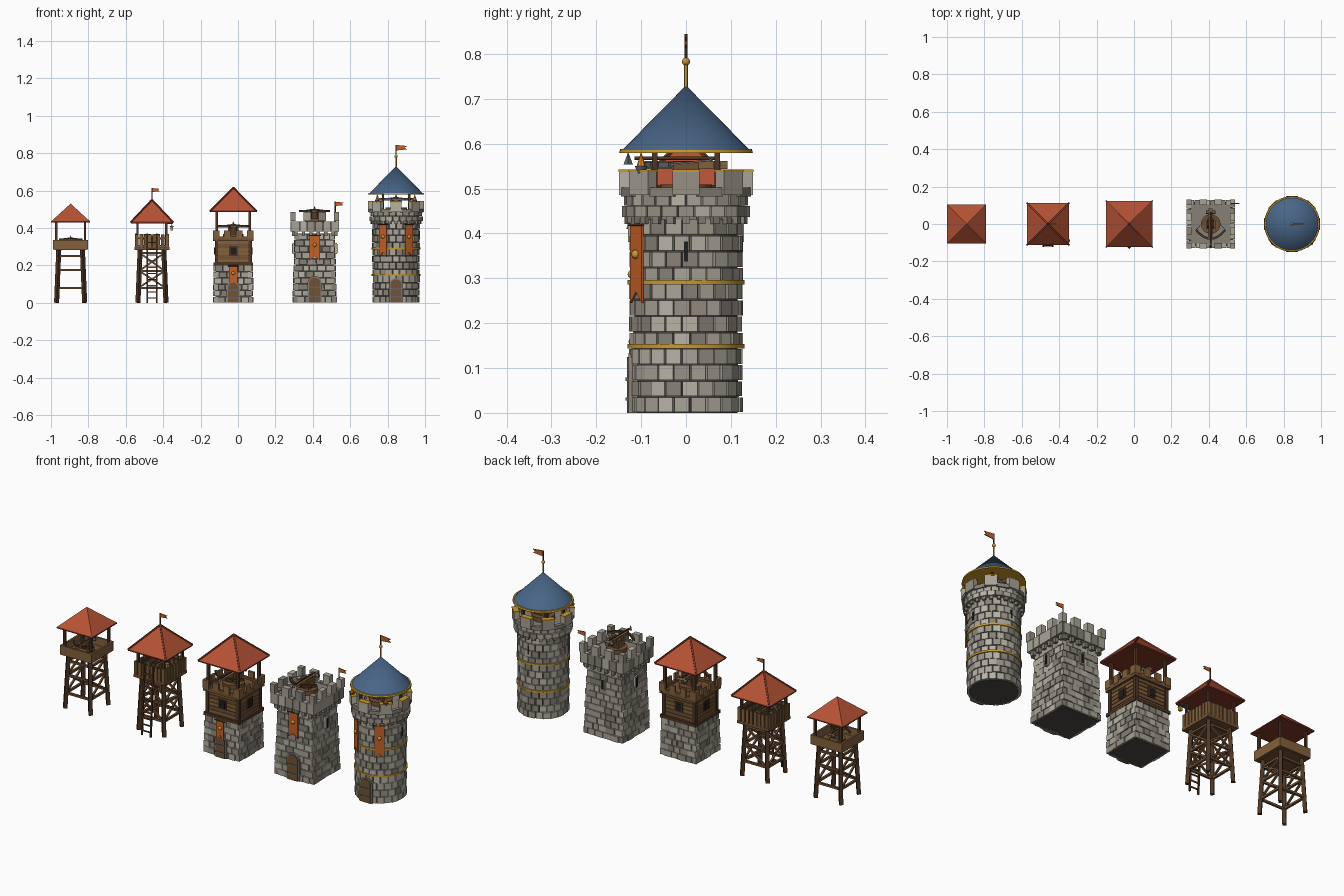
import bpy, bmesh, math, random
from mathutils import Matrix, Vector

if "Cube" in bpy.data.objects:
    bpy.data.objects.remove(bpy.data.objects["Cube"])
random.seed(4)
pi = math.pi
COL = dict(stone_a=(.40, .37, .31), stone_b=(.31, .28, .23), stone_c=(.24, .22, .185), stone_d=(.48, .45, .38),
           mortar=(.07, .065, .06), wood=(.17, .085, .035), dark_wood=(.075, .037, .018), plank=(.23, .12, .045),
           roof=(.46, .085, .035), ridge=(.22, .04, .02), cloth=(.56, .12, .02), blue=(.065, .13, .24),
           gold=(.58, .32, .03), iron=(.12, .13, .14), black=(.015, .013, .012), flame=(.9, .25, .02))
MAT = {}
for k, c in COL.items():
    MAT[k] = bpy.data.materials.new(k)
    MAT[k].diffuse_color = (*c, 1)
STONES = ['stone_a', 'stone_a', 'stone_b', 'stone_c', 'stone_d']
T, RZ = Matrix.Translation, lambda a: Matrix.Rotation(a, 4, 'Z')


class Part:
    """Collects primitives into one named mesh object placed at a tower's x."""
    def __init__(self, name, x):
        self.name, self.x, self.bm, self.mats = name, x, bmesh.new(), []

    def paint(self, verts, mat, smooth=False):
        if mat not in self.mats:
            self.mats.append(mat)
        for f in {f for v in verts for f in v.link_faces}:
            f.material_index = self.mats.index(mat)
            f.smooth = smooth and len(f.verts) <= 4

    def box(self, c, s, mat, rot=Matrix()):
        m = rot @ T(c) @ Matrix.Diagonal((*s, 1))
        self.paint(bmesh.ops.create_cube(self.bm, size=1, matrix=m)['verts'], mat)

    def beam(self, a, b, w, mat, round_=0):
        a, b = Vector(a), Vector(b)
        d = b - a
        m = T((a + b) / 2) @ d.to_track_quat('Z', 'Y').to_matrix().to_4x4()
        if round_:
            v = bmesh.ops.create_cone(self.bm, cap_ends=True, segments=round_, radius1=w / 2,
                                      radius2=w / 2, depth=d.length, matrix=m)['verts']
        else:
            v = bmesh.ops.create_cube(self.bm, size=1, matrix=m @ Matrix.Diagonal((w, w, d.length, 1)))['verts']
        self.paint(v, mat, bool(round_))

    def cone(self, c, z0, z1, r0, r1, mat, n=32, rot=Matrix()):
        v = bmesh.ops.create_cone(self.bm, cap_ends=True, segments=n, radius1=r0, radius2=r1, depth=z1 - z0,
                                  matrix=T((c[0], c[1], (z0 + z1) / 2)) @ rot)['verts']
        self.paint(v, mat, n > 8)

    def ball(self, c, r, mat):
        self.paint(bmesh.ops.create_uvsphere(self.bm, u_segments=12, v_segments=8, radius=r, matrix=T(c))['verts'], mat, True)

    def plate(self, pts, y, t, mat, m=Matrix()):
        f = self.bm.faces.new([self.bm.verts.new(m @ Vector((p[0], y, p[1]))) for p in pts])
        out = bmesh.ops.extrude_face_region(self.bm, geom=[f])['geom']
        vs = [g for g in out if isinstance(g, bmesh.types.BMVert)]
        bmesh.ops.translate(self.bm, verts=vs, vec=m.to_3x3() @ Vector((0, t, 0)))
        self.paint(vs + list(f.verts), mat)

    def done(self):
        bmesh.ops.recalc_face_normals(self.bm, faces=self.bm.faces[:])
        me = bpy.data.meshes.new(self.name)
        self.bm.to_mesh(me)
        for k in self.mats:
            me.materials.append(MAT[k])
        ob = bpy.data.objects.new(self.name, me)
        ob.location.x = self.x
        bpy.context.collection.objects.link(ob)


def square_stones(p, h0, h1, z0, z1, rows):
    p.cone((0, 0), z0, z1, (h0 - .008) * 2 ** .5, (h1 - .008) * 2 ** .5, 'mortar', 4, RZ(pi / 4))
    dz = (z1 - z0) / rows
    for r in range(rows):
        h = h0 + (h1 - h0) * (r + .5) / rows
        for side in range(4):
            full = (side + r) % 2
            a, b = (-h, h) if full else (-h + .022, h - .022)
            n = 5 if full else 4
            cuts = [a] + [a + (b - a) * (i + random.uniform(-.2, .2)) / n for i in range(1, n)] + [b]
            for u, v in zip(cuts, cuts[1:]):
                out = random.uniform(0, .005)
                p.box(((u + v) / 2, -h + .011 - out / 2, z0 + dz * (r + .5)), (v - u - .003, .022 + out, dz - .003),
                      random.choice(STONES), RZ(side * pi / 2))


def round_stones(p, rad, z0, z1, rows, n):
    p.cone((0, 0), z0, z1, rad - .008, rad - .008, 'mortar')
    dz = (z1 - z0) / rows
    for r in range(rows):
        for i in range(n):
            out = random.uniform(-.002, .003)
            p.box((0, -rad + .01 - out, z0 + dz * (r + .5)), (2 * pi * rad / n * random.uniform(.86, .97), .022, dz - .003),
                  random.choice(STONES), RZ(2 * pi * (i + r % 2 / 2) / n))


def hip_roof(name, x, h, z0, z1, ridges):
    p = Part(name, x)
    p.cone((0, 0), z0, z0 + .006, h * 2 ** .5, h * 2 ** .5, 'ridge', 4, RZ(pi / 4))
    p.cone((0, 0), z0 + .006, z1, h * 2 ** .5, 0, 'roof', 4, RZ(pi / 4))
    if ridges:
        for sx in (-1, 1):
            for sy in (-1, 1):
                p.beam((sx * h, sy * h, z0 + .005), (0, 0, z1), .008, 'ridge')
    p.done()


def ballista(name, x, z, s, metal):
    p = Part(name, x)
    p.cone((0, 0), z, z + .02 * s, .05 * s, .05 * s, 'wood', 16)
    p.cone((0, 0), z + .02 * s, z + .05 * s, .025 * s, .018 * s, 'dark_wood', 12)
    t = z + .058 * s
    for sx in (-1, 1):
        p.box((sx * .02 * s, 0, z + .042 * s), (.01 * s, .05 * s, .045 * s), 'wood')
    p.box((0, 0, t), (.02 * s, .16 * s, .016 * s), 'plank')
    arc = [(i / 4 * .075 * s, (-.075 + .045 * (i / 4) ** 2) * s, t) for i in range(-4, 5)]
    for a, b in zip(arc, arc[1:]):
        p.beam(a, b, .011 * s, metal)
    for tip in (arc[0], arc[-1]):
        p.beam(tip, (0, .05 * s, t + .01 * s), .003 * s, 'stone_d')
    p.beam((0, .06 * s, t + .013 * s), (0, -.1 * s, t + .013 * s), .007 * s, 'dark_wood', 8)
    p.cone((0, -.112 * s), t + .001 * s, t + .025 * s, .009 * s, 0, 'iron', 4)
    p.beam((-.025 * s, .06 * s, t), (.025 * s, .06 * s, t), .016 * s, 'iron', 12)
    p.done()


def flag(name, x, px, py, z0, z1, size, mat='dark_wood'):
    p = Part(name, x)
    p.beam((px, py, z0), (px, py, z1), .006, mat, 8)
    h = size * .5
    p.plate([(px, z1), (px + size, z1 - h * .2), (px + size * .75, z1 - h * .5), (px + size, z1 - h * .8), (px, z1 - h)],
            py - .002, .004, 'cloth')
    p.done()


def banner(name, x, y, z0, z1, w, turn=0):
    p = Part(name, x)
    m, h = RZ(turn), w / 2
    p.plate([(-h, z1), (h, z1), (h, z0), (0, z0 + .025), (-h, z0)], y, .005, 'cloth', m)
    p.beam(m @ Vector((-h - .006, y, z1)), m @ Vector((h + .006, y, z1)), .007, 'dark_wood', 8)
    p.ball(m @ Vector((0, y, z0 + (z1 - z0) * .62)), .01, 'gold')
    p.done()


def door(name, x, y, w, h):
    p = Part(name, x)
    for g, mat, d in ((.008, 'stone_c', 0), (0, 'wood', -.004)):
        r = w / 2 + g
        pts = [(-r, 0), (r, 0)] + [(r * math.cos(a * pi / 8), h - w / 2 + r * math.sin(a * pi / 8)) for a in range(9)]
        p.plate(pts, y + d, .025, mat)
    for z in (h * .25, h * .6):
        p.box((0, y - .005, z), (w, .004, .007), 'iron')
    p.done()


def timber_legs(name, x, rails, cross_sides):
    p = Part(name, x)
    at = lambda z: .075 - .012 * z / .29
    for k in range(4):
        m = RZ(k * pi / 2)
        q = lambda sx, z: m @ Vector((sx * at(z), -at(z), z))
        p.beam(q(-1, 0), q(-1, .29), .019, 'dark_wood')
        for z in rails:
            p.beam(q(-1, z), q(1, z), .011, 'wood')
        if k in cross_sides:
            for a, b in zip(rails, rails[1:]):
                p.beam(q(-1, a), q(1, b), .009, 'wood')
                p.beam(q(1, a), q(-1, b), .009, 'wood')
    p.done()


def roof_posts(name, x, h, z0, z1, w=.012):
    p = Part(name, x)
    for k in range(4):
        p.box((h, h, (z0 + z1) / 2), (w, w, z1 - z0), 'dark_wood', RZ(k * pi / 2))
    p.done()


# Tower 1: simple timber lookout
X = -.895
timber_legs('lookout_legs', X, (.08, .175, .25), (1, 3))
p = Part('lookout_platform', X)
p.box((0, 0, .288), (.17, .17, .012), 'wood')
for k in range(4):
    p.box((0, -.088, .311), (.184, .01, .05), 'plank', RZ(k * pi / 2))
p.done()
roof_posts('lookout_posts', X, .077, .29, .435)
hip_roof('lookout_roof', X, .105, .428, .53, False)
ballista('lookout_ballista', X, .294, .8, 'dark_wood')

# Tower 2: braced timber tower with picket rail, ladder and lantern
X = -.46
timber_legs('braced_legs', X, (.08, .17, .265), range(4))
p = Part('picket_platform', X)
p.box((0, 0, .29), (.185, .185, .014), 'wood')
for k in range(4):
    for i in range(8):
        p.box((-.081 + i * .0232, -.088, .325 + random.uniform(0, .004)), (.018, .008, .08), random.choice(['wood', 'plank']), RZ(k * pi / 2))
    for z in (.305, .345):
        p.box((0, -.082, z), (.17, .008, .01), 'dark_wood', RZ(k * pi / 2))
p.done()
p = Part('ladder', X)
for sx in (-1, 1):
    p.beam((sx * .026, -.118, 0), (sx * .026, -.096, .37), .008, 'dark_wood')
for i in range(10):
    p.beam((-.026, -.117 + i * .002, .025 + i * .033), (.026, -.117 + i * .002, .025 + i * .033), .006, 'wood')
p.done()
roof_posts('picket_posts', X, .077, .29, .435)
hip_roof('picket_roof', X, .113, .425, .55, True)
flag('picket_flag', X, 0, 0, .54, .613, .042)
ballista('picket_ballista', X, .297, .8, 'iron')
p = Part('lantern', X)
p.beam((.07, -.077, .425), (.108, -.09, .425), .006, 'iron')
p.beam((.105, -.09, .425), (.105, -.09, .41), .003, 'iron')
p.box((.105, -.09, .396), (.014, .014, .02), 'gold')
p.cone((.105, -.09), .406, .414, .013, 0, 'iron', 8)
p.done()

# Tower 3: stone base with timber upper storey
X = -.025
p = Part('guard_stone_base', X)
square_stones(p, .105, .1, 0, .2, 6)
p.done()
p = Part('guard_timber_storey', X)
p.box((0, 0, .27), (.18, .18, .15), 'wood')
for k in range(4):
    r = RZ(k * pi / 2)
    p.box((.09, .09, .28), (.018, .018, .16), 'dark_wood', r)
    for i in range(6):
        p.box((0, -.091, .223 + i * .02), (.17, .006, .017), random.choice(['wood', 'plank']), r)
    p.box((0, -.097, .206), (.212, .018, .016), 'dark_wood', r)
    p.box((0, -.1, .342), (.216, .014, .025), 'wood', r)
    for u in (-.09, -.032, .032, .09):
        p.box((u, -.103, .365), (.034, .012, .044), 'plank', r)
    p.box((0, -.094, .277), (.046, .01, .052), 'dark_wood', r)
    p.box((0, -.097, .277), (.032, .01, .038), 'black', r)
p.done()
roof_posts('guard_posts', X, .088, .34, .495, .014)
hip_roof('guard_roof', X, .124, .484, .615, True)
ballista('guard_ballista', X, .345, 1.1, 'dark_wood')
door('guard_door', X, -.112, .055, .11)
banner('guard_banner', X, -.118, .095, .198, .045)

# Tower 4: square stone keep
X = .41
p = Part('keep_walls', X)
square_stones(p, .115, .103, 0, .37, 11)
p.done()
p = Part('keep_parapet', X)
p.box((0, 0, .405), (.21, .21, .05), 'stone_c')
for k in range(4):
    r = RZ(k * pi / 2)
    for i in range(6):
        p.box((-.1 + i * .04, -.112, .368), (.018, .02, .024), 'stone_c', r)
        p.box((-.102 + i * .042, -.117, .408), (.039, .024, .055), random.choice(STONES), r)
    for u in (-.1165, -.04, .04):
        p.box((u, -.1165, .46), (.028 if u < -.1 else .04, .028, .048), random.choice(STONES), r)
    if k:
        p.box((0, -.109, .29), (.022, .02, .06), 'stone_d', r)
        p.box((0, -.112, .29), (.01, .02, .048), 'black', r)
p.done()
ballista('keep_ballista', X, .43, 1.05, 'dark_wood')
door('keep_door', X, -.122, .062, .135)
banner('keep_banner', X, -.12, .225, .36, .055)
flag('keep_flag', X, .11, .11, .43, .54, .045)

# Tower 5: round stone tower with gold bands and blue cone roof
X = .845
p = Part('round_walls', X)
round_stones(p, .123, 0, .432, 12, 21)
p.done()
p = Part('round_parapet', X)
for i in range(24):
    p.box((0, -.131, .449), (.034, .024, .024), random.choice(STONES), RZ(i * pi / 12))
    p.box((0, -.125, .43), (.016, .024, .018), 'stone_c', RZ(i * pi / 12))
    p.box((0, -.127, .475), (.032, .02, .025), random.choice(STONES), RZ((i + .5) * pi / 12))
p.cone((0, 0), .43, .486, .122, .122, 'stone_c')
for i in range(8):
    r = RZ(i * pi / 4)
    p.box((0, -.136, .512), (.06, .026, .052), random.choice(STONES), r)
    p.box((0, -.136, .54), (.062, .029, .006), 'gold', r)
    p.box((0, -.134, .492), (.06, .02, .02), 'stone_c', RZ((i + .5) * pi / 4))
p.done()
p = Part('gold_bands', X)
for z in (.148, .291):
    p.cone((0, 0), z - .005, z + .005, .13, .13, 'gold', 40)
p.cone((0, 0), .579, .588, .149, .147, 'gold', 40)
p.done()
p = Part('cone_roof', X)
p.cone((0, 0), .586, .73, .142, 0, 'blue', 40)
p.beam((0, 0, .72), (0, 0, .78), .008, 'gold', 10)
p.ball((0, 0, .783), .009, 'gold')
p.done()
flag('round_flag', X, 0, 0, .785, .844, .06)
roof_posts('round_posts', X, .07, .48, .585, .012)
ballista('round_ballista', X, .486, 1.15, 'iron')
door('round_door', X, -.128, .06, .125)
for s in (-1, 1):
    banner('round_banner', X, -.132, .245, .42, .048, s * .56)
    p = Part('brazier', X)
    c = (s * .1, -.1)
    p.cone(c, .525, .55, .005, .014, 'iron', 12)
    p.cone(c, .55, .583, .01, 0, 'flame', 8)
    p.done()
p = Part('arrow_slits', X)
for a in (pi / 2, pi, -pi / 2):
    p.box((0, -.12, .36), (.009, .014, .045), 'black', RZ(a))
p.done()

for m in bpy.data.materials:
    if m.users and not m.is_grease_pencil:
        m.use_nodes = True
        m.node_tree.nodes["Principled BSDF"].inputs["Base Color"].default_value = m.diffuse_color
